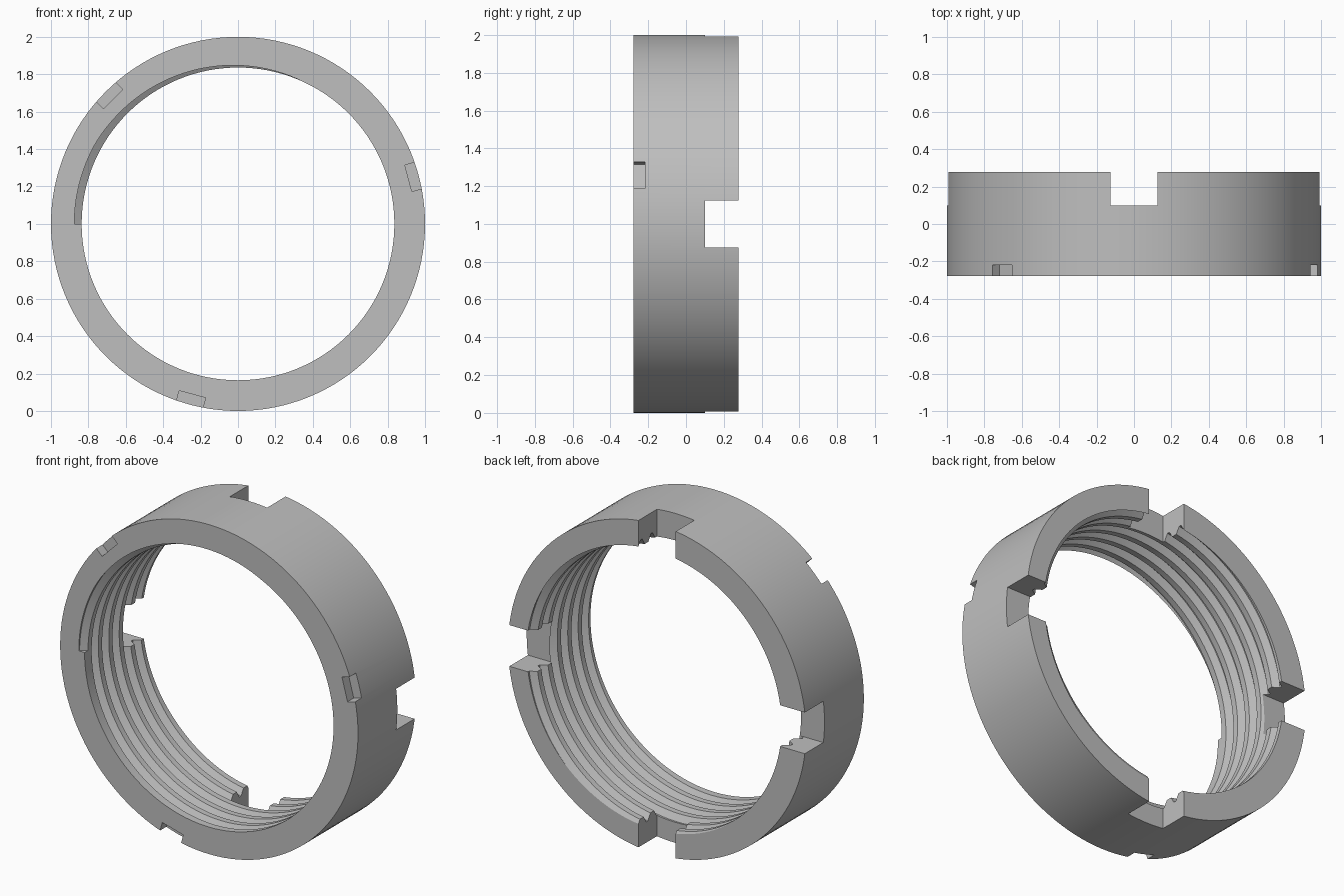
import bpy, bmesh, math
from mathutils import Matrix, Vector

cube = bpy.data.objects.get("Cube")
if cube:
    bpy.data.objects.remove(cube, do_unlink=True)

SEGMENTS = 128
HALF = 0.2775          # half the ring depth along y
BORE = 0.836           # thread crest radius
PITCH = 0.1
TURNS = 6

steel = bpy.data.materials.new("grey steel")
steel.use_nodes = True
grey = (0.52, 0.52, 0.52, 1)
steel.diffuse_color = grey
steel.node_tree.nodes["Principled BSDF"].inputs["Base Color"].default_value = grey


def make_object(name, bm):
    bmesh.ops.recalc_face_normals(bm, faces=bm.faces)
    mesh = bpy.data.meshes.new(name)
    bm.to_mesh(mesh)
    bm.free()
    obj = bpy.data.objects.new(name, mesh)
    bpy.context.collection.objects.link(obj)
    mesh.materials.append(steel)
    return obj


def polar(radius, y, angle):
    return Vector((radius * math.cos(angle), y, radius * math.sin(angle)))


def sweep(name, sections, closed):
    """Skin matching cross-sections into a solid."""
    bm = bmesh.new()
    rings = [[bm.verts.new(p) for p in section] for section in sections]
    pairs = list(zip(rings, rings[1:]))
    if closed:
        pairs.append((rings[-1], rings[0]))
    else:
        bm.faces.new(rings[0])
        bm.faces.new(rings[-1])
    for a, b in pairs:
        for i in range(len(a)):
            j = (i + 1) % len(a)
            bm.faces.new((a[i], a[j], b[j], b[i]))
    return make_object(name, bm)


def box(name, low, high, angle=0):
    low, high = Vector(low), Vector(high)
    bm = bmesh.new()
    bmesh.ops.create_cube(bm, size=1)
    bmesh.ops.scale(bm, vec=high - low, verts=bm.verts)
    bmesh.ops.translate(bm, vec=(low + high) / 2, verts=bm.verts)
    bmesh.ops.rotate(bm, matrix=Matrix.Rotation(-angle, 3, "Y"), verts=bm.verts)
    return make_object(name, bm)


# Plain ring
step = math.tau / SEGMENTS
outline = [(1, -HALF), (1, HALF), (BORE, HALF), (BORE, -HALF)]
ring = sweep("threaded_ring",
             [[polar(r, y, i * step) for r, y in outline] for i in range(SEGMENTS)], True)

# Helical groove, opening at the front edge and running out at the back
groove = [(0.875, -0.008), (0.875, 0.008), (BORE, 0.032),
          (0.815, 0.045), (0.815, -0.045), (BORE, -0.032)]
sections = []
for i in range(TURNS * SEGMENTS + 1):
    centre = -HALF + PITCH * i / SEGMENTS
    sections.append([polar(r, centre + y, math.pi - i * step) for r, y in groove])
cutters = [sweep("thread_cutter", sections, False)]

# Four spanner slots through the back, as two crossing bars
for angle in (0, math.pi / 2):
    cutters.append(box("slot_cutter", (-1.2, 0.1, -0.125), (1.2, 0.5, 0.125), angle))

# Three small notches in the front rim
for degrees in (15, 135, 255):
    cutters.append(box("notch_cutter", (0.943, -0.5, -0.073), (1.2, -0.218, 0.073),
                       math.radians(degrees)))

# Carve the ring
for cutter in cutters:
    cutter.hide_render = True
    mod = ring.modifiers.new("carve", "BOOLEAN")
    mod.operation = "DIFFERENCE"
    mod.solver = "EXACT"
    mod.object = cutter
bpy.context.view_layer.update()
graph = bpy.context.evaluated_depsgraph_get()
carved = bpy.data.meshes.new_from_object(ring.evaluated_get(graph))
ring.modifiers.clear()
ring.data = carved
for cutter in cutters:
    bpy.data.objects.remove(cutter, do_unlink=True)

# One colour, smooth walls with crisp edges, standing on the ground
carved.materials.clear()
carved.materials.append(steel)
for face in carved.polygons:
    face.material_index = 0
carved.transform(Matrix.Translation((0, 0, 1)))
bpy.ops.object.select_all(action="DESELECT")
ring.select_set(True)
bpy.context.view_layer.objects.active = ring
bpy.ops.object.shade_smooth_by_angle(angle=math.radians(25))
